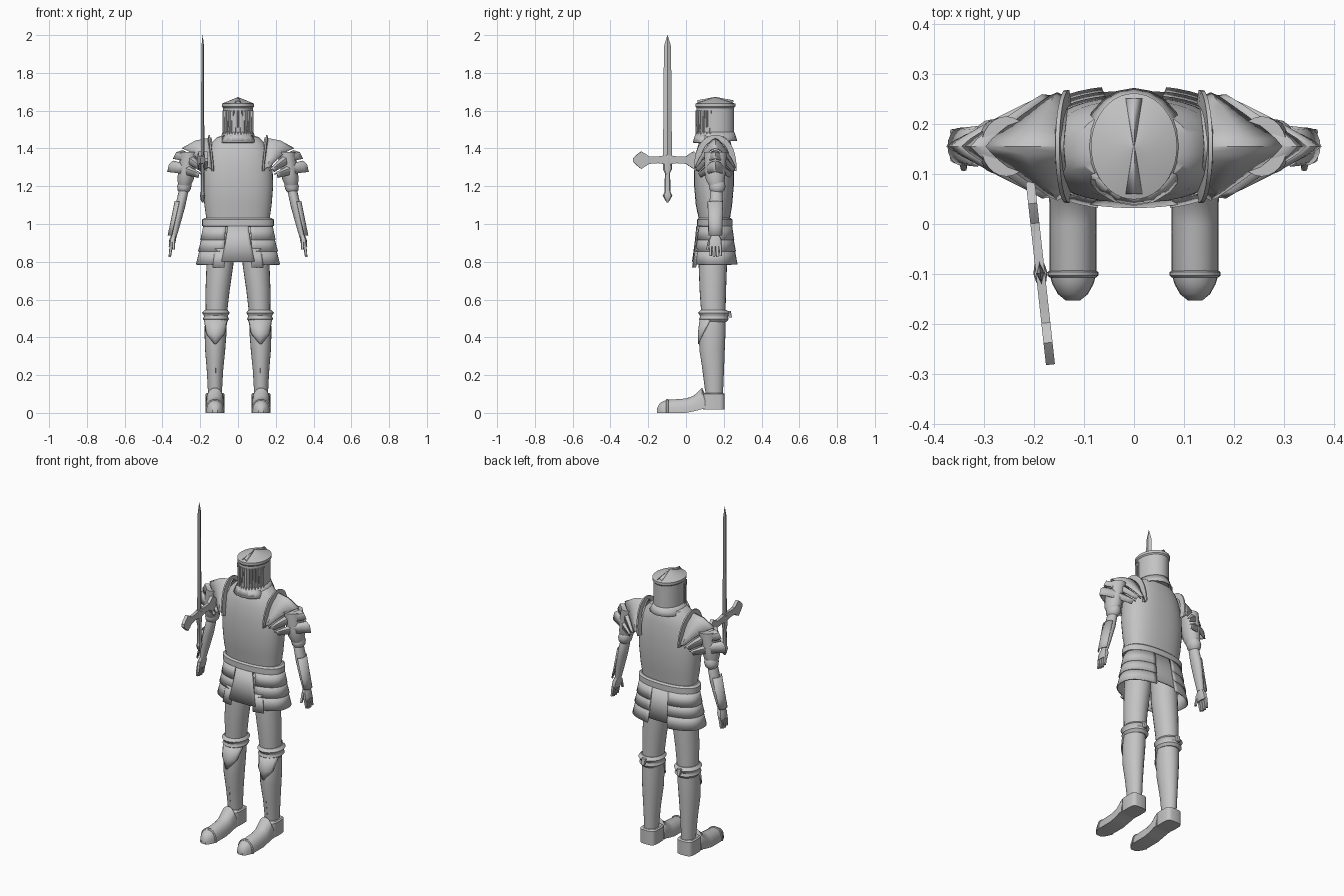
import bpy, bmesh
from math import sin, cos, pi, radians, copysign

if "Cube" in bpy.data.objects:
    bpy.data.objects.remove(bpy.data.objects["Cube"])

steel = bpy.data.materials.new("steel_grey")
steel.use_nodes = True
STEEL = (0.55, 0.55, 0.55, 1)
steel.diffuse_color = STEEL
steel.node_tree.nodes["Principled BSDF"].inputs["Base Color"].default_value = STEEL
parts = []


def surface(name, rows, closed=True, caps=True, mirror=False, thick=0):
    """Skin rows of points; closed rows make a tube, open rows make a plate."""
    bm = bmesh.new()
    grid = [[bm.verts.new(p) for p in row] for row in rows]
    n = len(grid[0])
    for a, b in zip(grid, grid[1:]):
        for i in range(n if closed else n - 1):
            j = (i + 1) % n
            bm.faces.new((a[i], a[j], b[j], b[i]))
    if closed and caps:
        bm.faces.new(grid[0])
        bm.faces.new(grid[-1])
    bmesh.ops.recalc_face_normals(bm, faces=bm.faces)
    mesh = bpy.data.meshes.new(name)
    bm.to_mesh(mesh)
    bm.free()
    mesh.materials.append(steel)
    ob = bpy.data.objects.new(name, mesh)
    bpy.context.collection.objects.link(ob)
    if thick:
        mod = ob.modifiers.new("Thickness", 'SOLIDIFY')
        mod.thickness, mod.offset = thick, 0
    if mirror:
        ob.modifiers.new("Mirror", 'MIRROR')
    parts.append(ob)
    return ob


def ring(z, cx, cy, rx, ry, n=24, p=2, a0=0, a1=360):
    """Superellipse ring, or arc of one, at height z; -90 degrees is the front."""
    full = a1 - a0 == 360
    pts = []
    for i in range(n):
        a = radians(a0 + (a1 - a0) * i / (n if full else n - 1))
        c, s = cos(a), sin(a)
        pts.append((cx + rx * copysign(abs(c) ** (2 / p), c),
                    cy + ry * copysign(abs(s) ** (2 / p), s), z))
    return pts


def loft(name, sections, n=24, p=2, mirror=False, caps=True, thick=0):
    return surface(name, [ring(*s, n=n, p=p) for s in sections],
                   caps=caps, mirror=mirror, thick=thick)


def box_between(name, a, b, wx, wy, mirror=False):
    """Slim rounded bar from a down to b."""
    return loft(name, [(a[2], a[0], a[1], wx, wy), (b[2], b[0], b[1], wx * .7, wy * .7)],
                n=8, p=3, mirror=mirror)


CY = .155

# Helmet: drum, rim, shallow cone top, ridges and face bars
loft("helmet", [(1.45, 0, CY, .08, .1), (1.62, 0, CY, .08, .1)], n=40)
loft("helmet_rim", [(1.615, 0, CY, .08, .1), (1.622, 0, CY, .086, .106),
                    (1.637, 0, CY, .086, .106), (1.671, 0, CY, .002, .002)], n=40)
for sign in (-1, 1):
    surface("helmet_top_ridge", [[(-.016, CY + sign * .095, 1.642), (0, CY + sign * .095, 1.654),
                                  (.016, CY + sign * .095, 1.642)],
                                 [(-.001, CY, 1.67), (0, CY, 1.672), (.001, CY, 1.67)]],
            closed=False, thick=.002)
for i in range(15):
    a = radians(-165 + i * 150 / 14)
    x, y = .081 * cos(a), CY + .101 * sin(a)
    box_between("visor_bar", (x, y, 1.6), (x, y, 1.47), .005, .005)
loft("neck_guard", [(1.485, 0, CY, .079, .099), (1.46, 0, CY, .088, .107),
                    (1.44, 0, CY, .102, .114)], n=20, caps=False, thick=.006)
surface("throat_plate", [ring(1.47, 0, CY, .085, .104, 7, 2, -150, -30),
                         ring(1.43, 0, CY, .11, .116, 7, 2, -150, -30)],
        closed=False, thick=.006)

# Cuirass and belt
loft("cuirass", [(1.0, 0, .15, .165, .08), (1.03, 0, .15, .168, .083), (1.1, 0, .148, .178, .096),
                 (1.2, 0, .148, .186, .105), (1.3, 0, .148, .183, .105), (1.38, 0, .15, .165, .097),
                 (1.43, 0, .153, .14, .085), (1.46, 0, CY, .11, .07), (1.47, 0, CY, .07, .05)],
     n=40, p=2.4)
loft("belt", [(.985, 0, .152, .178, .085), (.99, 0, .152, .19, .094), (1.023, 0, .152, .19, .094),
              (1.032, 0, .152, .178, .085)], n=40, p=2.3)

# Skirt: three overlapping side plates, with a smooth panel front and back
for top, bottom, r0, r1 in ((.99, .915, 0, .016), (.93, .855, .008, .028), (.87, .785, .018, .04)):
    surface("side_tasset",
            [ring(z, 0, CY, .18 + r, .088 + r * .75, 24, 2.3, -72, 76)
             for z, r in ((top, r0), (bottom, r1))], closed=False, mirror=True, thick=.007)
for name, mid, low, extra in (("front_panel", -90, .8, .006), ("back_panel", 90, .81, -.006)):
    surface(name, [ring(z, 0, CY, .18 + r, .088 + r * .75 + extra, 9, 2.3, mid - w, mid + w)
                   for z, r, w in ((.99, .004, 14), (.9, .016, 17), (low, .034, 21))],
            closed=False, thick=.007)
for sign in (-1, 1):
    surface("corner_plate", [ring(z, sign * .0, CY, .18 + r, .092 + r * .75, 6, 2.3,
                                  -90 + sign * 16, -90 + sign * 34)
                             for z, r in ((.87, .02), (.77, .042))], closed=False, thick=.007)

# Legs
loft("thigh", [(.95, .085, .145, .07, .075), (.78, .096, .142, .071, .075),
               (.65, .108, .142, .064, .07), (.52, .115, .145, .056, .064)], mirror=True)
loft("knee_band", [(.482, .116, .148, .058, .066), (.497, .117, .148, .069, .079),
                   (.507, .117, .148, .064, .074), (.515, .117, .148, .064, .074),
                   (.53, .117, .148, .073, .084), (.546, .116, .147, .06, .068)], mirror=True)
box_between("knee_spike", (.117, .225, .54), (.117, .235, .505), .014, .012, mirror=True)
GREAVE = [(.5, .117, .145, .058, .064), (.42, .119, .14, .058, .069), (.33, .121, .138, .053, .067),
          (.22, .122, .145, .043, .056), (.09, .122, .15, .036, .045)]
loft("greave", GREAVE, mirror=True)
surface("knee_plate", [ring(z, cx, cy, rx + .005, ry + .006, 9, 2, -90 - w, -90 + w)
                       for (z, cx, cy, rx, ry), w in ((GREAVE[0], 80), (GREAVE[1], 50),
                                                      ((.365, .12, .139, .055, .068), 4))],
        closed=False, mirror=True, thick=.005)
box_between("shin_ridge", (.12, .072, .38), (.122, .104, .12), .005, .005, mirror=True)


# Feet: arched sabatons lofted from heel to toe, with a squared heel
def arch(y, w, low, top, n=13):
    return [(.122 + w * cos(pi * i / (n - 1)), y, low + (top - low) * sin(pi * i / (n - 1)) ** .7)
            for i in range(n)]


surface("sabaton", [arch(*s) for s in ((-.153, .014, 0, .025), (-.14, .03, 0, .05), (-.12, .041, 0, .062),
                                       (-.1, .047, 0, .069), (0, .047, 0, .076), (.04, .047, .008, .09),
                                       (.085, .05, .02, .133), (.1, .05, .02, .1))], mirror=True)
surface("toe_rim", [arch(y, w, 0, t) for y, w, t in ((-.107, .046, .068), (-.103, .051, .073),
                                                     (-.096, .051, .074), (-.093, .046, .069))], mirror=True)
loft("heel", [(.018, .122, .147, .05, .058), (.1, .122, .147, .05, .058),
              (.106, .122, .147, .043, .05)], p=4, mirror=True)


# Shoulders: three ridged plates fanning outward, and a raised flange
def shoulder_edge(rx, rz, px, py, pz, drop=0, n=17):
    pts = []
    for i in range(n):
        t = -1 + 2 * i / (n - 1)
        s = abs(t)
        pts.append((px + (rx - px) * (1 - s ** 1.1), CY + py * copysign(s ** .95, t),
                    pz + (rz - pz) * (1 - s ** 1.6) - drop))
    return pts


def average(a, b, lift):
    return [((p[0] + q[0]) / 2 + lift * .5, CY + (p[1] + q[1] - 2 * CY) / 2 * 1.08,
             (p[2] + q[2]) / 2 + lift) for p, q in zip(a, b)]


EDGES = [(.14, 1.455, .13, .095, 1.28), (.295, 1.4, .165, .1, 1.295),
         (.342, 1.345, .19, .088, 1.275), (.372, 1.275, .21, .075, 1.245)]
for k, label in enumerate(("upper", "middle", "lower")):
    start = shoulder_edge(*EDGES[k], drop=.012 if k else 0)
    end = shoulder_edge(*EDGES[k + 1])
    surface(label + "_pauldron", [start, average(start, end, .012), end],
            closed=False, mirror=True, thick=.006)


def flange_arc(dx, lift):
    return [(.125 + .02 * cos(t) + dx, CY + (.093 + lift) * sin(t), 1.28 + (.172 + lift) * cos(t) ** .8)
            for t in [pi / 2 * (-1 + i / 8) * .999 for i in range(17)]]


surface("shoulder_flange", [flange_arc(0, -.01), flange_arc(.004, .02), flange_arc(.012, .02),
                            flange_arc(.014, -.01)], closed=False, mirror=True)

# Arms
loft("upper_arm", [(1.38, .255, CY, .05, .06), (1.28, .272, CY, .045, .055),
                   (1.235, .278, CY, .043, .05), (1.2, .283, .16, .032, .036)], mirror=True)
loft("elbow_cop", [(1.165, .287, .165, .022, .026), (1.18, .286, .165, .034, .04),
                   (1.2, .284, .165, .038, .044), (1.22, .281, .165, .034, .04),
                   (1.238, .28, .163, .026, .03)], n=16, mirror=True)
loft("forearm", [(1.185, .287, .16, .022, .027), (1.165, .29, .16, .026, .033),
                 (1.09, .307, .16, .027, .036), (1.0, .326, .157, .021, .029),
                 (.935, .34, CY, .016, .022)], n=16, mirror=True)
surface("vambrace_plate", [ring(z, x, CY, r, r + .01, 9, 2, -75, 75)
                           for z, x, r in ((1.12, .303, .03), (1.0, .33, .027), (.94, .344, .026))],
        closed=False, mirror=True, thick=.005)
loft("palm", [(.945, .339, CY, .014, .02), (.915, .346, CY, .018, .034),
              (.88, .352, CY, .015, .033)], n=12, p=2.6, mirror=True)
for i in range(4):
    y = .129 + i * .0175
    box_between("finger", (.353, y, .89), (.361, y + .002, .822 + .006 * abs(i - 1.5)), .009, .009, mirror=True)
box_between("thumb", (.342, .128, .92), (.34, .112, .865), .009, .009, mirror=True)

# Sword, hanging upright in front of the right side
blade = loft("sword_blade", [(1.33, 0, 0, .009, .024), (1.94, 0, 0, .007, .019),
                             (2.0, 0, 0, .0005, .001)], n=4)
grip = loft("sword_grip", [(1.35, 0, 0, .012, .022), (1.29, 0, 0, .011, .024), (1.27, 0, 0, .01, .014),
                           (1.17, 0, 0, .01, .016), (1.15, 0, 0, .014, .026),
                           (1.125, 0, 0, .01, .012), (1.115, 0, 0, .003, .004)], n=8)
half_guard = ((0, 1.315, 1.365), (.05, 1.322, 1.358), (.1, 1.318, 1.358), (.118, 1.305, 1.372),
              (.14, 1.292, 1.384), (.165, 1.312, 1.366), (.184, 1.33, 1.348))
stations = [(-y, a, b) for y, a, b in half_guard[:0:-1]] + list(half_guard)
guard = surface("sword_guard", [[(-.009, y, a), (.009, y, a), (.009, y, b), (-.009, y, b)]
                                for y, a, b in stations])
for ob in (blade, grip, guard):
    ob.location = (-.187, -.098, 0)
    ob.rotation_euler.z = radians(6.3)

# Smooth shading with crisp plate edges
bpy.ops.object.select_all(action='DESELECT')
for ob in parts:
    ob.select_set(True)
bpy.context.view_layer.objects.active = parts[0]
bpy.ops.object.shade_smooth_by_angle(angle=radians(32))
